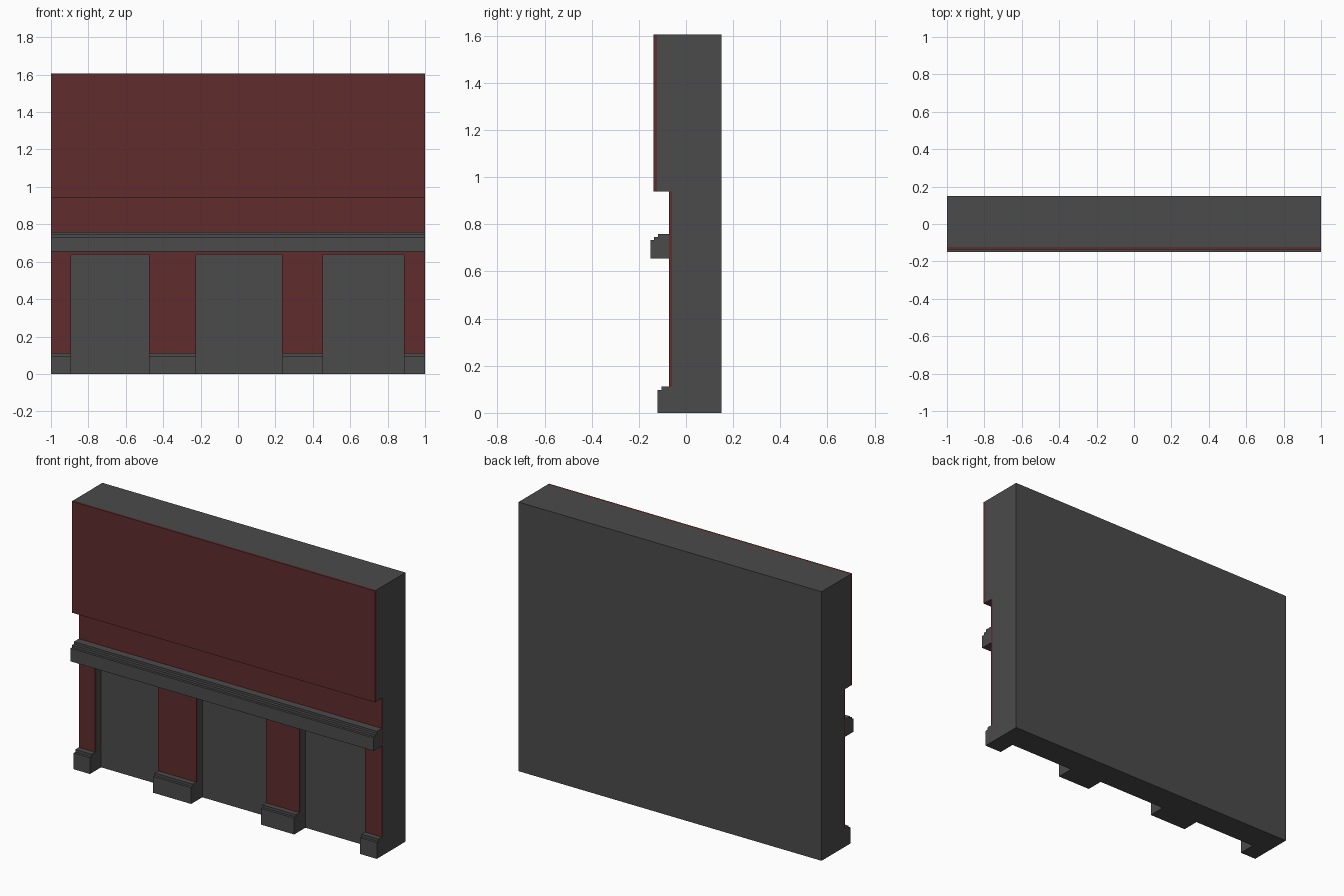
import bpy, bmesh
from mathutils import Vector

if "Cube" in bpy.data.objects:
    bpy.data.objects.remove(bpy.data.objects["Cube"])


def material(name, rgb):
    m = bpy.data.materials.new(name)
    m.diffuse_color = (*rgb, 1)
    m.use_nodes = True
    m.node_tree.nodes["Principled BSDF"].inputs["Base Color"].default_value = m.diffuse_color
    return m


GREY = material("dark grey stone", (0.07, 0.07, 0.07))
RED = material("dark red plaster", (0.115, 0.025, 0.027))


def prism(name, points, vector, mat):
    """Extrude a planar outline along a vector into a closed solid."""
    bm = bmesh.new()
    face = bm.faces.new([bm.verts.new(p) for p in points])
    new = bmesh.ops.extrude_face_region(bm, geom=[face], use_keep_orig=True)
    verts = [g for g in new["geom"] if isinstance(g, bmesh.types.BMVert)]
    bmesh.ops.translate(bm, verts=verts, vec=Vector(vector))
    bmesh.ops.recalc_face_normals(bm, faces=bm.faces)
    mesh = bpy.data.meshes.new(name)
    bm.to_mesh(mesh)
    bm.free()
    mesh.materials.append(mat)
    obj = bpy.data.objects.new(name, mesh)
    bpy.context.collection.objects.link(obj)
    return obj


def along_x(name, profile, x0, x1, mat):
    return prism(name, [(x0, y, z) for y, z in profile], (x1 - x0, 0, 0), mat)


TOP, LEDGE, HEAD = 1.605, 0.94, 0.638
RECESS, PIER, PLASTER = -0.015, -0.06, -0.072
OPENINGS = [(-0.893, -0.476), (-0.225, 0.235), (0.455, 0.888)]


def comb(name, z0, y0, y1, mat):
    """Wall layer with the three openings cut out from below."""
    pts = [(-1, y0, LEDGE), (-1, y0, z0)]
    for a, b in OPENINGS:
        pts += [(a, y0, z0), (a, y0, HEAD), (b, y0, HEAD), (b, y0, z0)]
    pts += [(1, y0, z0), (1, y0, LEDGE)]
    return prism(name, pts, (0, y1 - y0, 0), mat)


# Main wall with the overhanging upper storey
along_x("wall_core", [(0.15, 0), (0.15, TOP), (-0.123, TOP), (-0.123, LEDGE),
                      (RECESS, LEDGE), (RECESS, 0)], -1, 1, GREY)
along_x("upper_plaster", [(-0.123, LEDGE), (-0.123, TOP), (-0.137, TOP),
                          (-0.137, LEDGE)], -1, 1, RED)

# Lower storey piers and their plaster facing
comb("lower_piers", 0, PIER, RECESS, GREY)
comb("lower_plaster", 0.112, PLASTER, PIER, RED)

# Stepped cornice across the front
along_x("cornice", [(PLASTER, 0.655), (-0.15, 0.655), (-0.15, 0.733),
                    (-0.136, 0.733), (-0.136, 0.747), (-0.118, 0.747),
                    (-0.118, 0.76), (PLASTER, 0.76)], -1, 1, GREY)

# Stepped plinth under each pier
edges = [-1] + [x for pair in OPENINGS for x in pair] + [1]
for i in range(0, len(edges), 2):
    along_x(f"plinth_{i // 2 + 1}",
            [(PIER, 0), (-0.12, 0), (-0.12, 0.097), (-0.105, 0.097),
             (-0.105, 0.112), (PIER, 0.112)], edges[i], edges[i + 1], GREY)
